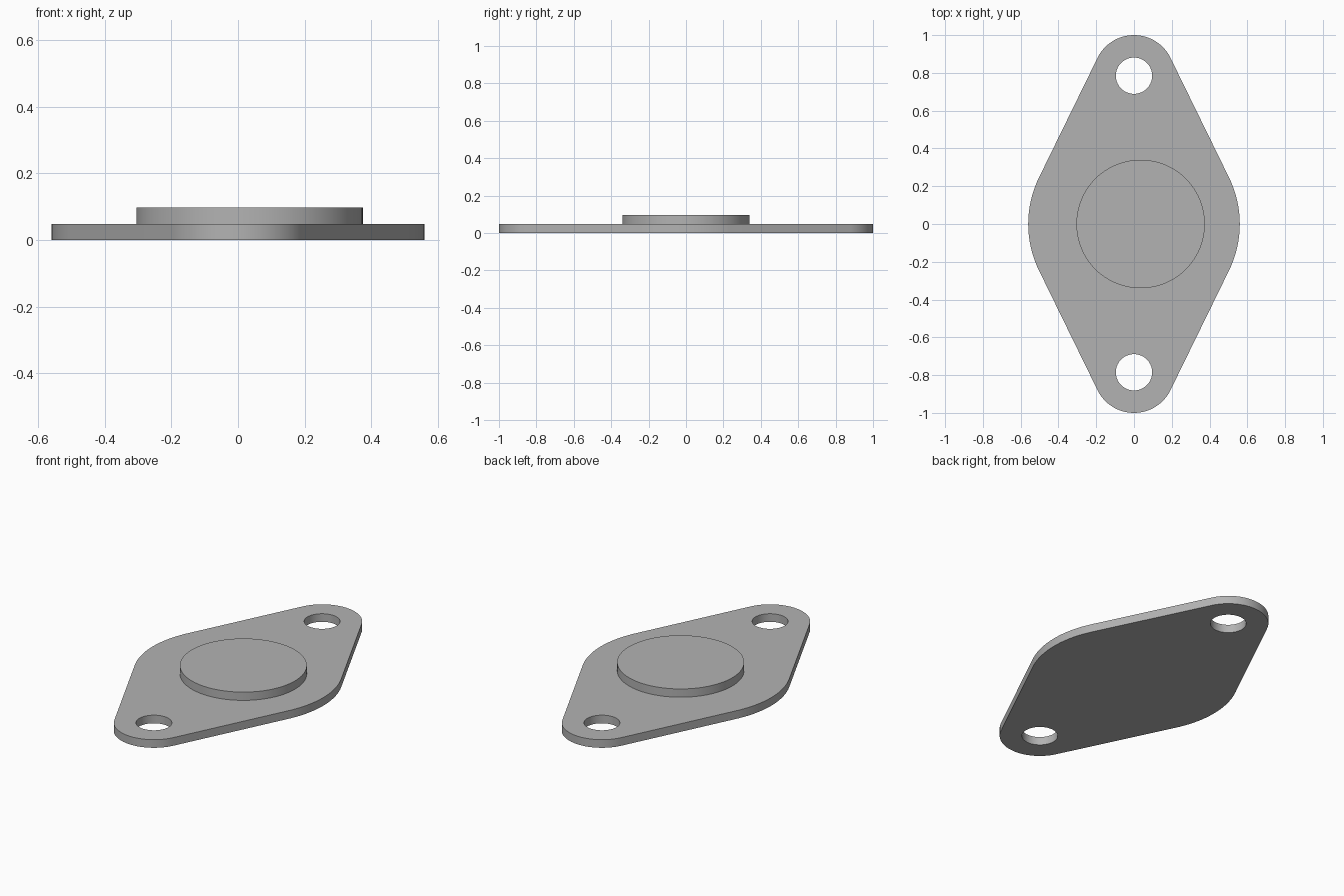
import bpy
import bmesh
from math import asin, cos, sin, pi, radians

cube = bpy.data.objects.get("Cube")
if cube:
    bpy.data.objects.remove(cube, do_unlink=True)

# Main dimensions
PLATE_TOP, DISC_TOP = 0.048, 0.097
WAIST_R, END_R, END_Y = 0.56, 0.215, 0.785
HOLE_R, DISC_R, DISC_X = 0.096, 0.34, 0.035

grey = bpy.data.materials.new("Plain grey")
grey.use_nodes = True
colour = (0.45, 0.45, 0.45, 1)
grey.diffuse_color = colour
grey.node_tree.nodes["Principled BSDF"].inputs["Base Color"].default_value = colour


def arc(x, y, r, start, end, steps):
    """Points along an arc, both ends included."""
    angles = [start + (end - start) * i / steps for i in range(steps + 1)]
    return [(x + r * cos(a), y + r * sin(a)) for a in angles]


def circle(x, y, r, steps=96):
    return arc(x, y, r, 0, 2 * pi, steps)[:-1]


def extruded(name, loops, bottom, top):
    """Fill an outline (with any hole loops) and extrude it upward."""
    bm = bmesh.new()
    edges = []
    for loop in loops:
        verts = [bm.verts.new((x, y, bottom)) for x, y in loop]
        edges += [bm.edges.new((a, b)) for a, b in zip(verts, verts[1:] + verts[:1])]
    bmesh.ops.triangle_fill(bm, edges=edges, use_beauty=True)
    result = bmesh.ops.extrude_face_region(bm, geom=bm.faces[:], use_keep_orig=True)
    raised = [v for v in result["geom"] if isinstance(v, bmesh.types.BMVert)]
    bmesh.ops.translate(bm, verts=raised, vec=(0, 0, top - bottom))
    bmesh.ops.recalc_face_normals(bm, faces=bm.faces[:])
    mesh = bpy.data.meshes.new(name)
    bm.to_mesh(mesh)
    bm.free()
    mesh.materials.append(grey)
    obj = bpy.data.objects.new(name, mesh)
    bpy.context.collection.objects.link(obj)
    bpy.ops.object.select_all(action="DESELECT")
    obj.select_set(True)
    bpy.context.view_layer.objects.active = obj
    bpy.ops.object.shade_smooth_by_angle(angle=radians(30))
    return obj


# Flange plate: waist and end arcs joined by their common tangents
t = asin((WAIST_R - END_R) / END_Y)
outline = (arc(0, 0, WAIST_R, -t, t, 24)
           + arc(0, END_Y, END_R, t, pi - t, 48)
           + arc(0, 0, WAIST_R, pi - t, pi + t, 24)
           + arc(0, -END_Y, END_R, pi + t, 2 * pi - t, 48))
holes = [circle(0, side * END_Y, HOLE_R) for side in (1, -1)]
extruded("flange_plate", [outline] + holes, 0, PLATE_TOP)

# Raised round boss, slightly off centre
extruded("round_boss", [circle(DISC_X, 0, DISC_R)], PLATE_TOP, DISC_TOP)
